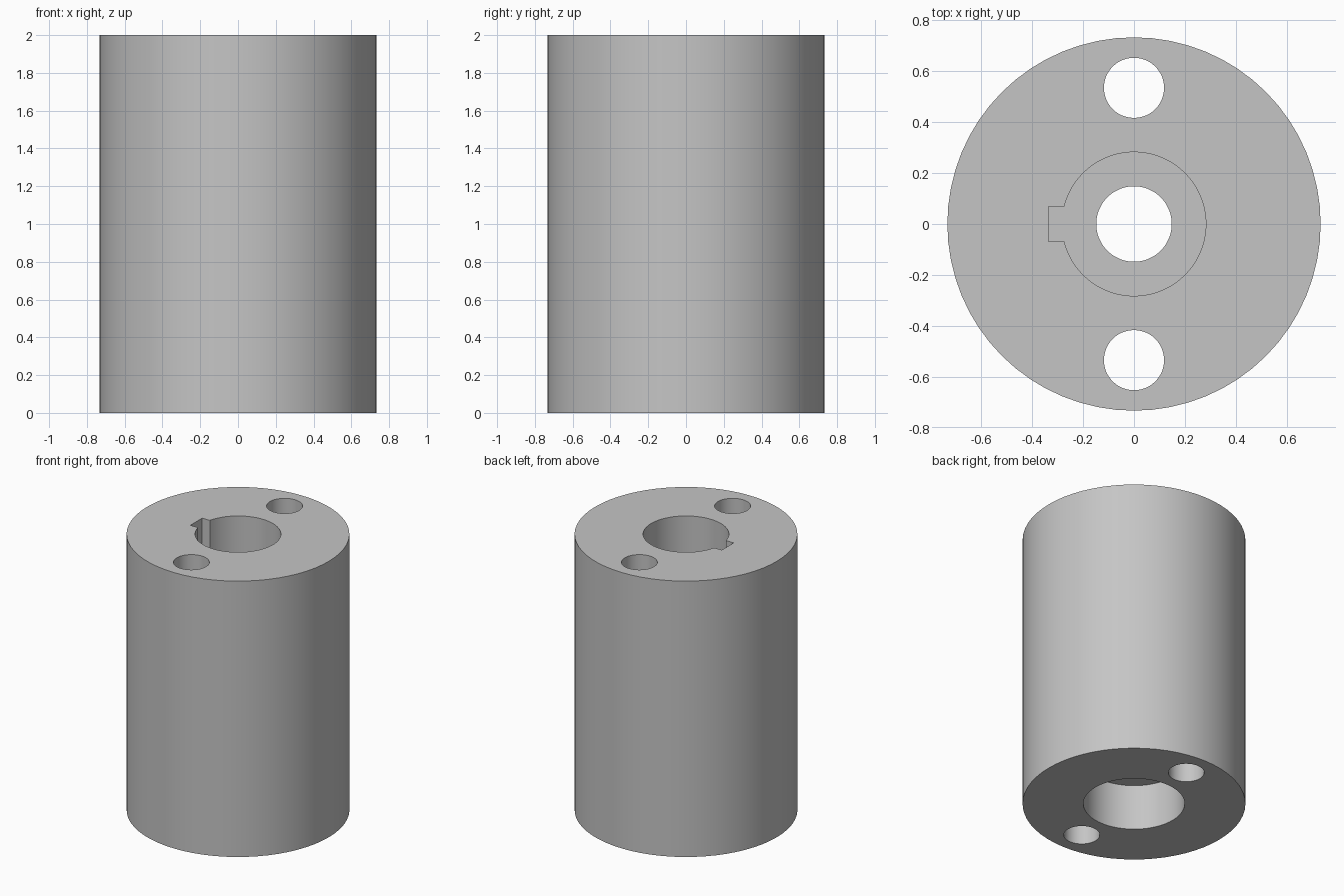
import bpy, bmesh
from math import sin, cos, pi, asin, radians

cube = bpy.data.objects.get("Cube")
if cube:
    bpy.data.objects.remove(cube, do_unlink=True)

HEIGHT = 2.0
WEB_BOTTOM, WEB_TOP = 0.33, 0.67   # solid web between the two bores

grey = bpy.data.materials.new("plain grey")
grey.use_nodes = True
grey.diffuse_color = (0.56, 0.56, 0.56, 1)
grey.node_tree.nodes["Principled BSDF"].inputs["Base Color"].default_value = grey.diffuse_color


def arc(radius, count, start=0.0, sweep=2 * pi, closed=True):
    steps = count if closed else count - 1
    return [(radius * cos(start + sweep * i / steps),
             radius * sin(start + sweep * i / steps)) for i in range(count)]


def prism(name, outline, z0, z1, x=0.0, y=0.0):
    """Extrude a closed outline from z0 up to z1."""
    bm = bmesh.new()
    face = bm.faces.new([bm.verts.new((x + px, y + py, z0)) for px, py in outline])
    top = bmesh.ops.extrude_face_region(bm, geom=[face])["geom"]
    verts = [v for v in top if isinstance(v, bmesh.types.BMVert)]
    bmesh.ops.translate(bm, verts=verts, vec=(0, 0, z1 - z0))
    bmesh.ops.recalc_face_normals(bm, faces=bm.faces)
    mesh = bpy.data.meshes.new(name)
    bm.to_mesh(mesh)
    bm.free()
    mesh.materials.append(grey)
    obj = bpy.data.objects.new(name, mesh)
    bpy.context.collection.objects.link(obj)
    return obj


# Solid cylinder
body = prism("hub_body", arc(0.732, 64), 0, HEIGHT)

# Upper bore outline with the keyway on the -x side
bore, key_half, key_x = 0.282, 0.068, -0.335
gap = asin(key_half / bore)
keyed = arc(bore, 60, -pi + gap, 2 * (pi - gap), closed=False)
keyed += [(key_x, key_half), (key_x, -key_half)]

cutters = [
    prism("keyed_bore_cutter", keyed, WEB_TOP, HEIGHT + 0.1),
    prism("counterbore_cutter", arc(0.333, 64), -0.1, WEB_BOTTOM),
    prism("centre_hole_cutter", arc(0.148, 48), WEB_BOTTOM - 0.1, WEB_TOP + 0.1),
]
# Two through holes, front and back
for side, label in ((-1, "front"), (1, "back")):
    cutters.append(prism(label + "_hole_cutter", arc(0.118, 48), -0.1, HEIGHT + 0.1,
                         y=side * 0.534))

for cutter in cutters:
    cutter.hide_render = True
    mod = body.modifiers.new(cutter.name, "BOOLEAN")
    mod.operation = "DIFFERENCE"
    mod.solver = "EXACT"
    mod.object = cutter

# Bake the cuts and discard the cutters
bpy.context.view_layer.update()
cut_mesh = bpy.data.meshes.new_from_object(
    body.evaluated_get(bpy.context.evaluated_depsgraph_get()))
body.modifiers.clear()
body.data = cut_mesh
for cutter in cutters:
    bpy.data.objects.remove(cutter, do_unlink=True)

# Smooth walls with crisp rims
bpy.ops.object.select_all(action="DESELECT")
body.select_set(True)
bpy.context.view_layer.objects.active = body
bpy.ops.object.shade_smooth_by_angle(angle=radians(30))
